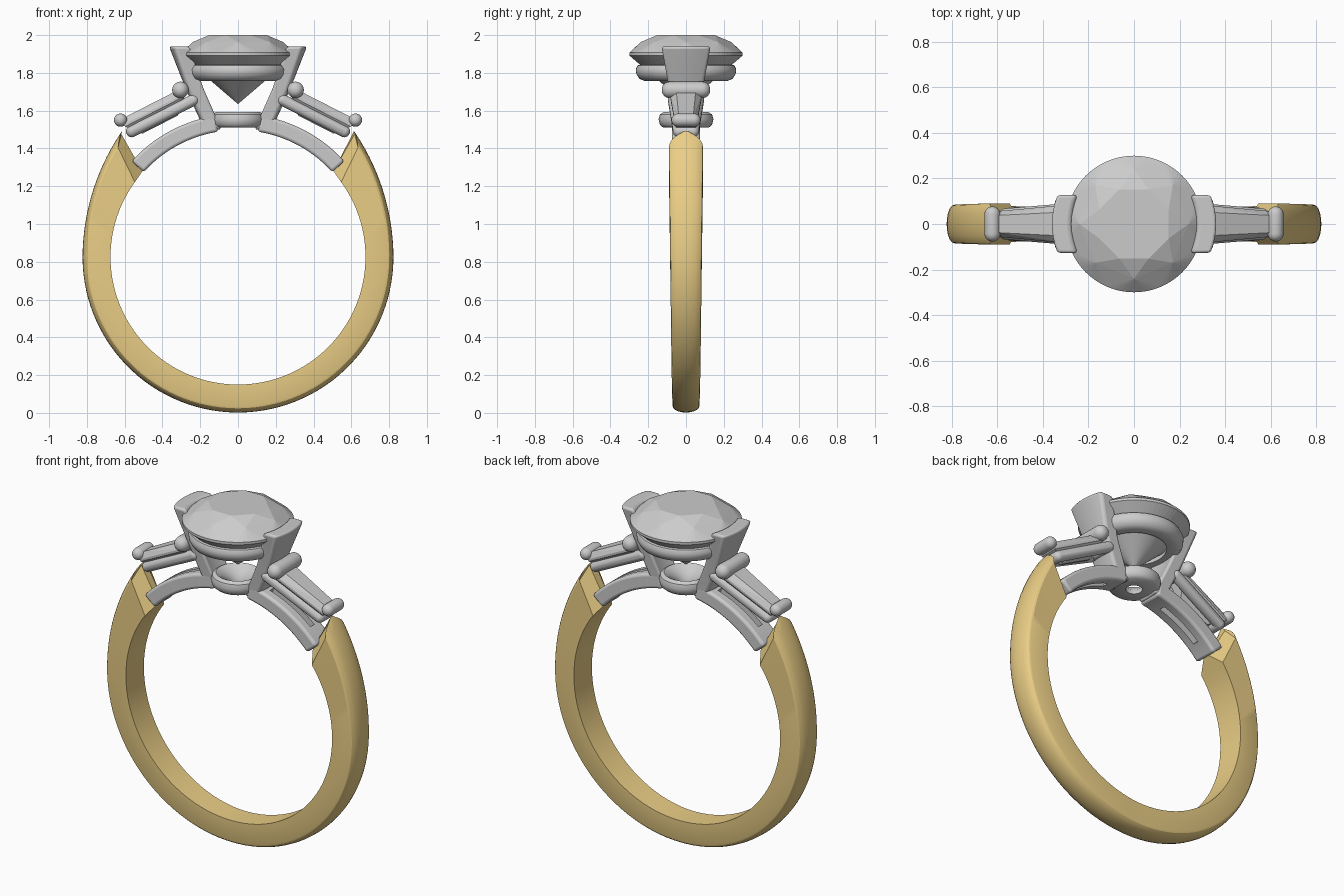
import bpy, bmesh, math
from mathutils import Vector

if "Cube" in bpy.data.objects:
    bpy.data.objects.remove(bpy.data.objects["Cube"])

CZ = 0.825          # centre height of the finger hole
gold = bpy.data.materials.new("gold")
gold.diffuse_color = (0.83, 0.62, 0.24, 1)
gold.use_nodes = True
gold.node_tree.nodes["Principled BSDF"].inputs["Base Color"].default_value = gold.diffuse_color


def finish(bm, name, angle=30, mirror=False, bevel=0, mat=None, cutter=None):
    bmesh.ops.recalc_face_normals(bm, faces=bm.faces)
    me = bpy.data.meshes.new(name)
    bm.to_mesh(me)
    bm.free()
    ob = bpy.data.objects.new(name, me)
    bpy.context.collection.objects.link(ob)
    if mat:
        me.materials.append(mat)
    if angle:
        bpy.ops.object.select_all(action='DESELECT')
        ob.select_set(True)
        bpy.context.view_layer.objects.active = ob
        bpy.ops.object.shade_smooth_by_angle(angle=math.radians(angle))
    if bevel:
        m = ob.modifiers.new("bevel", 'BEVEL')
        m.width, m.segments = bevel, 3
        m.limit_method, m.angle_limit = 'ANGLE', math.radians(40)
    if cutter:
        m = ob.modifiers.new("slot", 'BOOLEAN')
        m.object, m.operation = cutter, 'DIFFERENCE'
    if mirror:
        ob.modifiers.new("mirror", 'MIRROR')
    return ob


def loft(bm, rings, closed=False):
    """Skin a list of closed point rings; cap the ends if it is not a loop."""
    vs = [[bm.verts.new(p) for p in r] for r in rings]
    n = len(vs[0])
    pairs = list(zip(vs, vs[1:])) + ([(vs[-1], vs[0])] if closed else [])
    for a, b in pairs:
        for i in range(n):
            j = (i + 1) % n
            bm.faces.new((a[i], a[j], b[j], b[i]))
    if not closed:
        bm.faces.new(vs[0])
        bm.faces.new(vs[-1])


def hull(bm, pts):
    vs = [bm.verts.new(p) for p in pts]
    res = bmesh.ops.convex_hull(bm, input=vs)
    junk = [g for g in res['geom_interior'] if isinstance(g, bmesh.types.BMVert)]
    bmesh.ops.delete(bm, geom=junk, context='VERTS')


def capsule(bm, a, b, r):
    pts = []
    for c in (Vector(a), Vector(b)):
        for i in range(1, 12):
            t = math.pi * i / 12
            for k in range(20):
                p = math.tau * k / 20
                pts.append(c + r * Vector((math.sin(t) * math.cos(p), math.cos(t), math.sin(t) * math.sin(p))))
    hull(bm, pts)


def lathe(name, profile, n=64):
    bm = bmesh.new()
    loft(bm, [[(r * math.cos(math.tau * i / n), r * math.sin(math.tau * i / n), z)
               for r, z in profile] for i in range(n)], True)
    return finish(bm, name, 40)


def polar(deg, r, y):
    a = math.radians(deg)
    return (r * math.sin(a), y, CZ + r * math.cos(a))


# Gold shank: domed section swept round the finger, pinched to a wedge at each end
def section(ai, a_side, a_top, ri, ro, w, drop):
    pts = [polar(ai, ri, w), polar(ai, ri, -w)]
    for k in range(11):
        t = math.pi * k / 10
        s = math.sin(t)
        pts.append(polar(a_side + (a_top - a_side) * s, ro - drop * (1 - s), -w * math.cos(t)))
    return pts


def half_station(u):
    a = 180 - 135 * u
    grow = max(0, (90 - a) / 47) ** 2
    return section(180 - 126 * u, 180 - 132.4 * u, 180 - 136.5 * u,
                   0.675, 0.823 + 0.088 * grow, 0.07 + 0.02 * u, 0.032 + 0.012 * grow)


rings = [half_station(i / 44) for i in range(45)]
rings.append(section(48, 43.5, 42.5, 0.68, 0.907, 0.022, 0.01))
other = [[(-x, y, z) for x, y, z in r] for r in rings[:0:-1]]
bm = bmesh.new()
loft(bm, other + rings)
finish(bm, "shank", 25, mat=gold)


# Slotted bridge arcs under the setting
def arc_block(a0, a1, r0, r1, w):
    b = bmesh.new()
    loft(b, [[polar(a, r0, -w), polar(a, r1, -w), polar(a, r1, w), polar(a, r0, w)]
             for a in [a0 + (a1 - a0) * i / 20 for i in range(21)]])
    return b


slot = finish(arc_block(17, 40, 0.6, 0.85, 0.018), "slot_cutter", 0)
slot.hide_render = True
slot.hide_viewport = True
finish(arc_block(9, 48, 0.672, 0.758, 0.075), "bridge", 30, True, 0.015, cutter=slot)

# Base cup and gallery ring beneath the centre stone
lathe("base_cup", [(.045, 1.51), (.12, 1.51), (.138, 1.525), (.145, 1.555), (.138, 1.58),
                   (.118, 1.593), (.098, 1.582), (.05, 1.54)])
lathe("gallery_ring", [(.175, 1.762), (.22, 1.757), (.248, 1.77), (.263, 1.795), (.266, 1.82),
                       (.256, 1.84), (.235, 1.845), (.21, 1.835), (.185, 1.795)])

# Wide flaring claws, curved to follow the stone
bm = bmesh.new()
levels = [(0.135, 1.50, 0.07), (0.236, 1.72, 0.09), (0.322, 1.94, 0.13)]
claw = []
for cx, z, hw in levels:
    ys = [hw * (k / 4 - 1) for k in range(9)]
    bend = [(y, -1.5 * y * y) for y in ys]
    claw.append([(cx + .043 + d, y, z) for y, d in bend] + [(cx - .043 + d, y, z) for y, d in bend[::-1]])
loft(bm, claw)
finish(bm, "claw", 30, True, 0.018)

# Round brilliant centre stone
def ring(n, r, z, off=0):
    return [(r * math.cos(math.tau * (i + off) / n), r * math.sin(math.tau * (i + off) / n), z) for i in range(n)]


bm = bmesh.new()
hull(bm, ring(8, .165, 2.0, .5) + ring(8, .24, 1.963) + ring(64, .3, 1.907) + ring(64, .3, 1.892)
     + ring(8, .06, 1.69, .5) + [(0, 0, 1.635)])
finish(bm, "centre_stone", 0)


# Tapered side stones, placed in a tilted frame: t runs outward, n is up from the table
def tilt(t, y, n):
    return (.32 + .89 * t + .455 * n, y, 1.708 - .455 * t + .89 * n)


def taper(t0, t1, w0, w1, n):
    return [tilt(t0, -w0, n), tilt(t1, -w1, n), tilt(t1, w1, n), tilt(t0, w0, n)]


bm = bmesh.new()
hull(bm, taper(0, .31, .052, .038, 0) + taper(-.02, .335, .085, .056, -.032)
     + taper(-.02, .335, .085, .056, -.045) + taper(.06, .27, .01, .008, -.12))
finish(bm, "side_stone", 0, True)

# Rail frame beneath each side stone
bm = bmesh.new()
c = taper(-.05, .315, .065, .038, -.084)
for a, b in zip(c, c[1:] + c[:1]):
    capsule(bm, a, b, .031)
finish(bm, "side_rail", 40, True)

# End bars gripping each side stone
for name, x, z, w, r in (("inner_bar", .305, 1.71, .085, .044), ("outer_bar", .622, 1.55, .042, .035)):
    bm = bmesh.new()
    capsule(bm, (x, -w, z), (x, w, z), r)
    finish(bm, name, 40, True)
